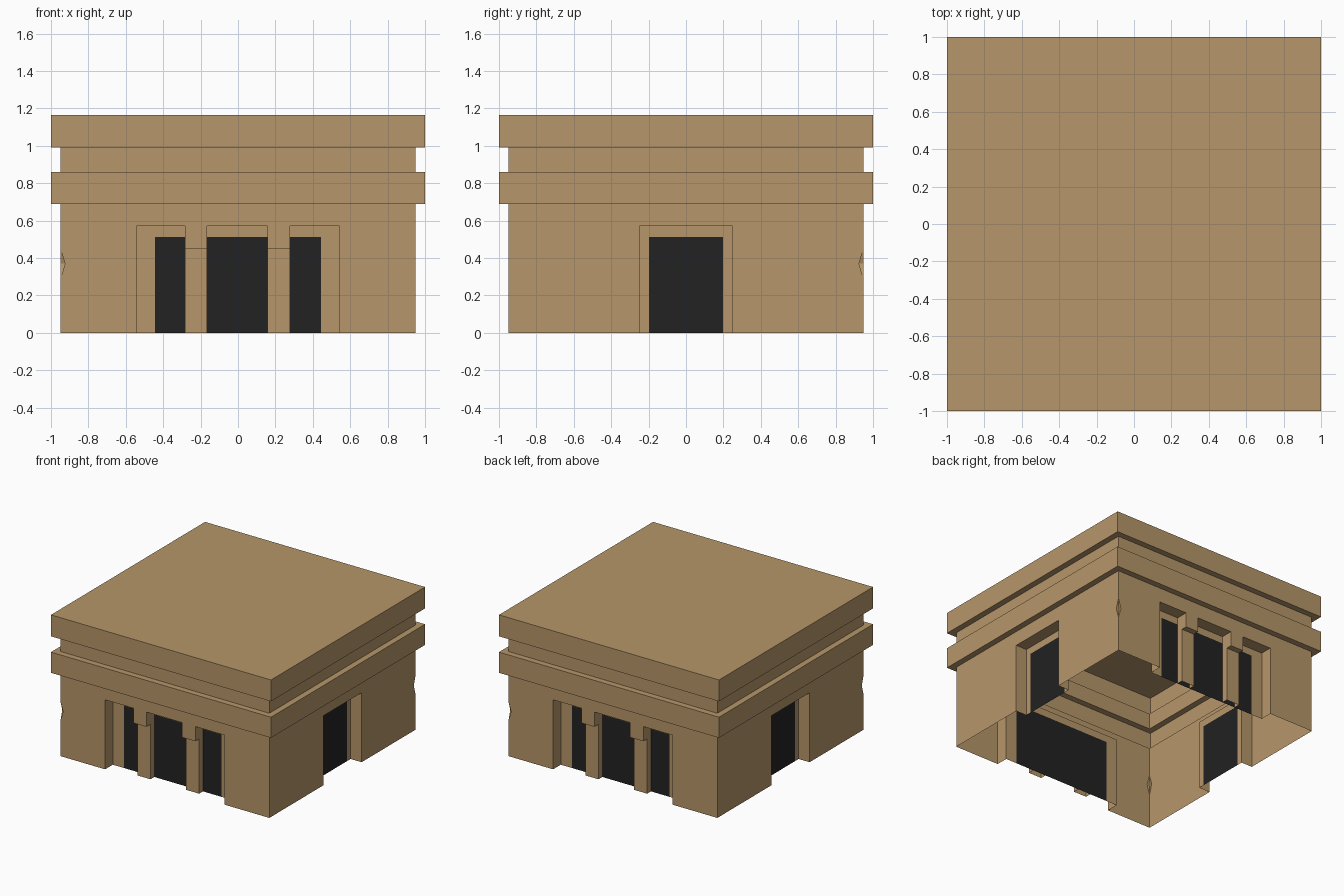
import bpy, bmesh, math
from mathutils import Vector, Matrix

if "Cube" in bpy.data.objects:
    bpy.data.objects.remove(bpy.data.objects["Cube"])

W, TOP = 0.95, 0.69            # wall half width, wall height
HEAD, DARK_TOP, CAP = 0.571, 0.513, 0.45
DEEP = 0.10                    # depth of the doorway recess


def material(name, rgb):
    m = bpy.data.materials.new(name)
    m.diffuse_color = (*rgb, 1)
    m.use_nodes = True
    m.node_tree.nodes["Principled BSDF"].inputs["Base Color"].default_value = m.diffuse_color
    return m


MATS = [material("sandstone", (0.468, 0.305, 0.144)),
        material("dark_opening", (0.016, 0.016, 0.016))]


def finish(bm, name, angle=0):
    bm.transform(Matrix.Rotation(angle, 4, 'Z'))
    mesh = bpy.data.meshes.new(name)
    bm.to_mesh(mesh)
    bm.free()
    for m in MATS:
        mesh.materials.append(m)
    bpy.context.collection.objects.link(bpy.data.objects.new(name, mesh))


def panel(bm, pts, facing, mat=0):
    """Face from (along wall, depth, height) points, turned towards 'facing'."""
    f = bm.faces.new([bm.verts.new((u, d - W, z)) for u, d, z in pts])
    f.normal_update()
    if f.normal.dot(Vector(facing)) < 0:
        f.normal_flip()
    f.material_index = mat


def front(bm, u0, u1, z0, z1, d=0, mat=0):
    panel(bm, [(u0, d, z0), (u1, d, z0), (u1, d, z1), (u0, d, z1)], (0, -1, 0), mat)


def cheek(bm, u, z0, z1, d0, d1, side):
    panel(bm, [(u, d0, z0), (u, d1, z0), (u, d1, z1), (u, d0, z1)], (side, 0, 0))


def soffit(bm, u0, u1, z, d0, d1):
    panel(bm, [(u0, d0, z), (u1, d0, z), (u1, d1, z), (u0, d1, z)], (0, 0, -1))


def wall(name, angle, half, dark, pillars, chip_side):
    bm = bmesh.new()
    # piers beside the doorway, one with a small chip at the corner
    for s in (-1, 1):
        pts = [(s * W, 0, 0), (s * half, 0, 0), (s * half, 0, HEAD), (s * W, 0, HEAD)]
        if s == chip_side:
            pts += [(s * W, 0, 0.455), (s * (W - 0.025), 0, 0.37), (s * W, 0, 0.285)]
        panel(bm, pts, (0, -1, 0))
        cheek(bm, s * half, 0, HEAD, 0, DEEP, -s)
    front(bm, -W, W, HEAD, TOP)
    # chip faces belonging to this wall
    c = chip_side
    for z in (0.455, 0.285):
        panel(bm, [(c * W, 0, z), (c * (W - 0.025), 0, 0.37), (c * (W - 0.025), 0.025, 0.37)],
              (c, -1, 0))
    # recess head and back with the painted opening
    soffit(bm, -half, half, HEAD, 0, DEEP)
    front(bm, -half, -dark, 0, HEAD, DEEP)
    front(bm, dark, half, 0, HEAD, DEEP)
    front(bm, -dark, dark, DARK_TOP, HEAD, DEEP)
    front(bm, -dark, dark, 0, DARK_TOP, DEEP, 1)
    # pillars: flush capital block over a set-back shaft
    for a, b in pillars:
        front(bm, a, b, CAP, HEAD)
        soffit(bm, a, b, CAP, 0, DEEP / 2)
        front(bm, a, b, 0, CAP, DEEP / 2)
        for u, s in ((a, -1), (b, 1)):
            cheek(bm, u, CAP, HEAD, 0, DEEP, s)
            cheek(bm, u, 0, CAP, DEEP / 2, DEEP, s)
    finish(bm, name, angle)


# four walls: pillared front and back, single doorway left and right
PILLARS = [(-0.284, -0.166), (0.157, 0.277)]
wall("front_wall", 0, 0.543, 0.443, PILLARS, -1)
wall("back_wall", math.pi, 0.543, 0.443, PILLARS, -1)
wall("right_wall", math.pi / 2, 0.248, 0.198, [], 1)
wall("left_wall", -math.pi / 2, 0.248, 0.198, [], 1)

# hollow roof shell with two projecting bands
bm = bmesh.new()
profile = [(W, TOP), (1, TOP), (1, 0.86), (W, 0.86), (W, 0.99), (1, 0.99), (1, 1.166)]
rings = [[bm.verts.new((x * r, y * r, z)) for x, y in ((-1, -1), (1, -1), (1, 1), (-1, 1))]
         for r, z in profile]
for lo, hi in zip(rings, rings[1:]):
    for i in range(4):
        j = (i + 1) % 4
        bm.faces.new((lo[i], lo[j], hi[j], hi[i]))
bm.faces.new(rings[-1])
finish(bm, "banded_roof")
